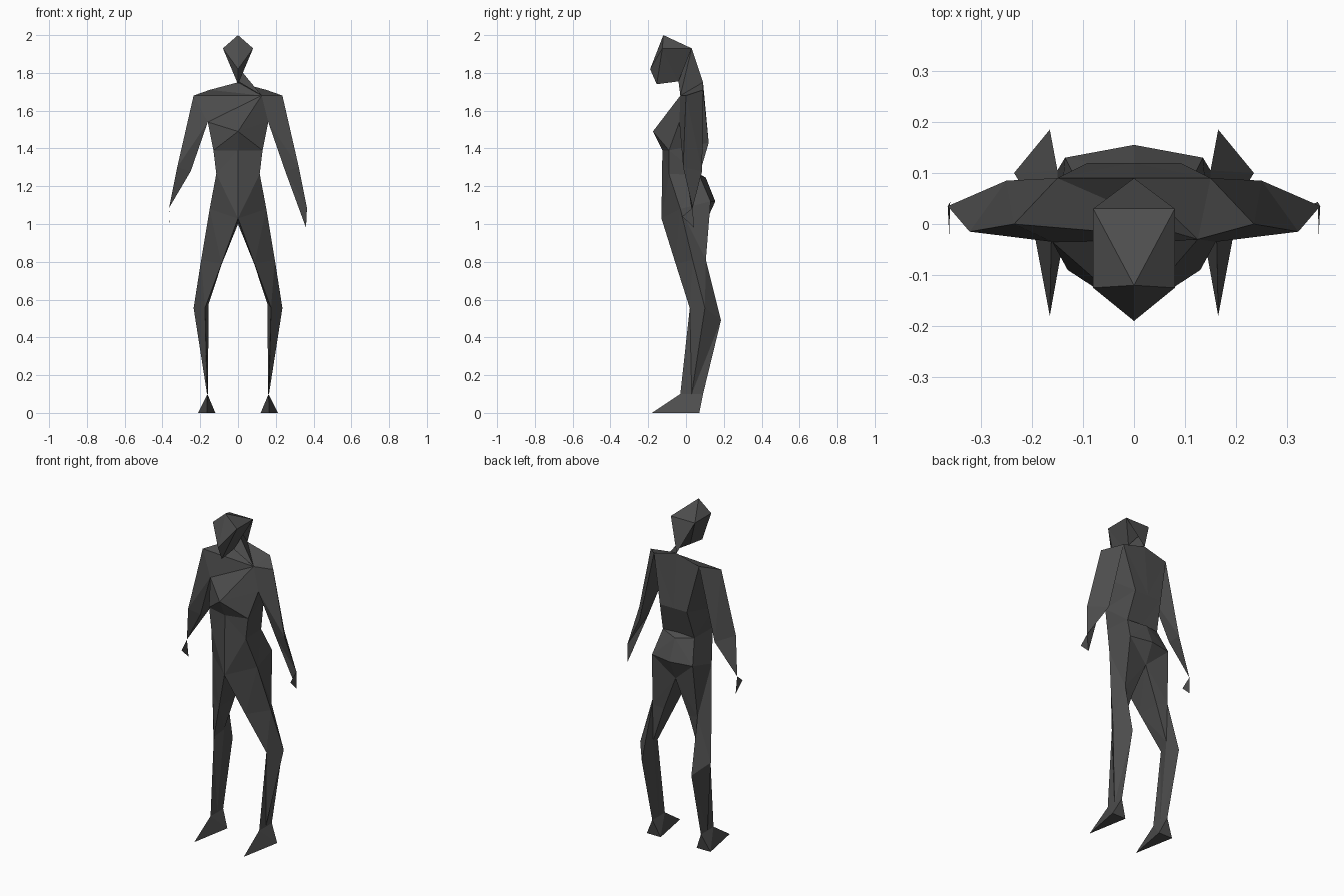
import bpy
import bmesh

if "Cube" in bpy.data.objects:
    bpy.data.objects.remove(bpy.data.objects["Cube"])

grey = bpy.data.materials.new("dark_grey")
grey.diffuse_color = (0.075, 0.075, 0.075, 1)
grey.use_nodes = True
grey.node_tree.nodes["Principled BSDF"].inputs["Base Color"].default_value = grey.diffuse_color


def build(name, points, faces):
    """Flat-shaded mesh from named points and faces written as name strings."""
    bm = bmesh.new()
    v = {k: bm.verts.new(p) for k, p in points.items()}
    for f in faces:
        bm.faces.new([v[k] for k in f.split()])
    bmesh.ops.triangulate(bm, faces=bm.faces[:])
    bmesh.ops.recalc_face_normals(bm, faces=bm.faces[:])
    finish(name, bm)


def finish(name, bm):
    me = bpy.data.meshes.new(name)
    bm.to_mesh(me)
    bm.free()
    me.materials.append(grey)
    bpy.context.collection.objects.link(bpy.data.objects.new(name, me))


def loft(name, rings, side):
    """Skin rings of equal length; x is mirrored by side."""
    bm = bmesh.new()
    rows = [[bm.verts.new((x * side, y, z)) for x, y, z in r] for r in rings]
    n = len(rows[0])
    for a, b in zip(rows, rows[1:]):
        for i in range(n):
            j = (i + 1) % n
            bm.faces.new((a[i], a[j], b[j], b[i]))
    bmesh.ops.remove_doubles(bm, verts=bm.verts[:], dist=0.0005)
    bmesh.ops.triangulate(bm, faces=bm.faces[:])
    bmesh.ops.recalc_face_normals(bm, faces=bm.faces[:])
    finish(name, bm)


def mirrored(centre, sides):
    pts = dict(centre)
    for k, (x, y, z) in sides.items():
        pts[k + "+"] = (x, y, z)
        pts[k + "-"] = (-x, y, z)
    return pts


def both(faces):
    return [f.replace("*", s) for f in faces for s in "+-"]


# Head
head = mirrored(
    {"crown": (0, -.12, 2), "brow": (0, -.19, 1.82), "chin": (0, -.155, 1.74),
     "throat": (0, -.04, 1.755), "nape": (0, .09, 1.75), "collar": (.125, -.03, 1.68)},
    {"temple": (.08, -.125, 1.93), "back": (.08, .03, 1.93)})
build("head", {k: p for k, p in head.items() if k not in ("nape", "collar")},
      both(["crown temple* brow", "crown temple* back*", "temple* brow chin",
            "temple* chin throat", "temple* throat back*"])
      + ["crown back+ back-", "back+ back- throat"])

# Neck, leaning into one collar bone
build("neck", {k: head[k] for k in ("back+", "back-", "nape", "collar", "throat")},
      ["back+ back- nape", "back- nape collar", "back- throat collar"])

# Torso
torso = mirrored(
    {"nape": head["nape"], "collar": head["collar"], "chest": (0, -.175, 1.49),
     "belly": (0, -.125, 1.39), "crotch": (0, -.13, 1.03), "under": (0, .1, 1.0),
     "tail": (0, .155, 1.12), "ledge": (0, .105, 1.245), "loin": (0, .07, 1.265),
     "spine": (0, .12, 1.43)},
    {"shoulder": (.15, .09, 1.71), "tip": (.235, 0, 1.68), "pit": (.16, -.035, 1.54),
     "blade": (.09, .12, 1.43), "rib": (.13, -.09, 1.39), "waist": (.115, -.09, 1.265),
     "flank": (.105, .07, 1.26), "hip": (.15, -.03, 1.08), "seat": (.135, .13, 1.12)})
build("torso", torso, both([
    "nape shoulder* blade* spine", "shoulder* pit* blade*", "chest pit* rib*",
    "chest rib* belly", "pit* blade* rib*", "blade* flank* rib*", "rib* flank* waist*",
    "spine blade* flank* loin", "belly rib* waist*", "belly waist* crotch",
    "waist* hip* crotch", "waist* flank* hip*", "flank* seat* hip*",
    "loin flank* ledge", "flank* seat* ledge", "ledge seat* tail", "tail seat* under",
    "nape shoulder* tip* collar", "tip* pit* collar", "pit* chest collar"]))

for side, label in ((1, "right"), (-1, "left")):
    # Legs, pinched to a thin edge at the ankle
    loft(label + "_leg", [
        [torso["crotch"], torso["hip+"], torso["seat+"], torso["under"]],
        [(.087, -.055, .79), (.195, .035, .81), (.15, .105, .81), (.085, .09, .79)],
        [(.175, .02, .555), (.235, .1, .555), (.165, .185, .49), (.155, .09, .58)],
        [(.162, -.03, .1), (.164, .03, .1), (.162, .09, .1), (.16, .03, .1)]], side)
    # Feet
    bm = bmesh.new()
    for x, y, z in ((.162, -.03, .1), (.162, .09, .1), (.165, -.18, 0),
                    (.12, .07, 0), (.212, .07, 0)):
        bm.verts.new((x * side, y, z))
    bmesh.ops.convex_hull(bm, input=bm.verts[:])
    finish(label + "_foot", bm)
    # Arms, three sided and pointed at the wrist
    loft(label + "_arm", [
        [torso["shoulder+"], torso["tip+"], torso["pit+"]],
        [(.25, .085, 1.28), (.322, -.015, 1.3), (.25, .0, 1.28)],
        [(.365, .035, 1.085)] * 3], side)

# Hands: thin blades, one joined to the forearm by a web
hand = mirrored({"elbow": (.25, .0, 1.28)},
                {"wrist": (.365, .035, 1.085), "thumb": (.362, -.02, 1.04),
                 "tip": (.36, .043, .98)})
build("hands", hand, both(["wrist* thumb* tip*"]) + ["elbow wrist+ tip+"])
